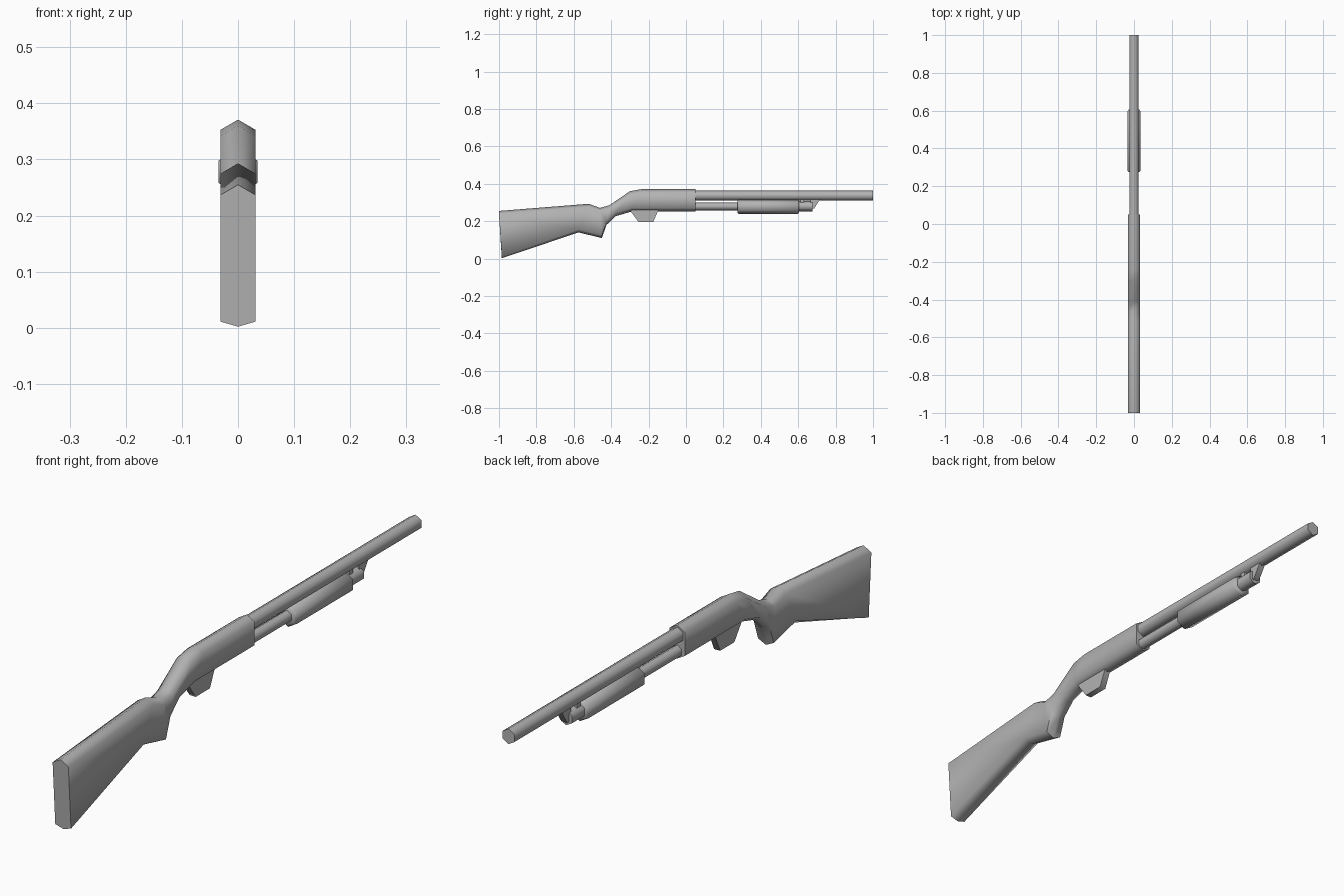
import bpy, bmesh, math

cube = bpy.data.objects.get("Cube")
if cube:
    bpy.data.objects.remove(cube, do_unlink=True)

grey = bpy.data.materials.new("matte grey")
grey.use_nodes = True
colour = (0.45, 0.45, 0.45, 1)
grey.diffuse_color = colour
grey.node_tree.nodes["Principled BSDF"].inputs["Base Color"].default_value = colour


def loft(name, rings):
    """Skin a list of equal-length point rings and cap both ends."""
    bm = bmesh.new()
    loops = [[bm.verts.new(p) for p in ring] for ring in rings]
    for a, b in zip(loops, loops[1:]):
        for i in range(len(a)):
            j = (i + 1) % len(a)
            bm.faces.new((a[i], a[j], b[j], b[i]))
    bm.faces.new(loops[0])
    bm.faces.new(loops[-1])
    bmesh.ops.recalc_face_normals(bm, faces=bm.faces)
    mesh = bpy.data.meshes.new(name)
    bm.to_mesh(mesh)
    bm.free()
    mesh.materials.append(grey)
    obj = bpy.data.objects.new(name, mesh)
    bpy.context.collection.objects.link(obj)
    bpy.ops.object.select_all(action="DESELECT")
    obj.select_set(True)
    bpy.context.view_layer.objects.active = obj
    bpy.ops.object.shade_smooth_by_angle(angle=math.radians(75))
    return obj


def hex_ring(y, z, r):
    return [(r * math.sin(k * math.pi / 3), y, z + r * math.cos(k * math.pi / 3))
            for k in range(6)]


def hex_tube(name, z, stations):
    return loft(name, [hex_ring(y, z, r) for y, r in stations])


def plate(name, outline, half):
    """Side outline (y, z) extruded across the width."""
    return loft(name, [[(x, y, z) for y, z in outline] for x in (-half, half)])


def body_ring(top, bottom, ridge, keel, w=0.031):
    (ty, tz), (by, bz) = top, bottom
    return [(0, ty, tz), (w, ty, tz - ridge), (w, by, bz + keel),
            (0, by, bz), (-w, by, bz + keel), (-w, ty, tz - ridge)]


# Stock, grip and receiver as one skin: top point, bottom point, ridge, keel
body = [
    ((-1.0, 0.255), (-0.985, 0.002), 0.018, 0.009),
    ((-0.52, 0.293), (-0.575, 0.14), 0.018, 0.015),
    ((-0.46, 0.271), (-0.45, 0.11), 0.018, 0.015),
    ((-0.41, 0.285), (-0.425, 0.18), 0.018, 0.018),
    ((-0.30, 0.36), (-0.375, 0.227), 0.018, 0.018),
    ((-0.24, 0.371), (-0.29, 0.252), 0.018, 0.018),
    ((0.05, 0.371), (0.05, 0.252), 0.018, 0.018),
]
loft("stock_and_receiver", [body_ring(*s) for s in body])

# Barrel, magazine tube and pump grip
hex_tube("barrel", 0.337, [(0.04, 0.027), (1.0, 0.027)])
hex_tube("magazine_tube", 0.279, [(0.04, 0.021), (0.61, 0.021)])
hex_tube("pump_grip", 0.278, [(0.275, 0.032), (0.283, 0.04),
                              (0.597, 0.04), (0.605, 0.032)])
hex_tube("magazine_cap", 0.28, [(0.604, 0.027), (0.675, 0.027)])

# Barrel clamp, front lug and trigger guard
plate("barrel_clamp", [(0.612, 0.29), (0.632, 0.29), (0.632, 0.325), (0.612, 0.325)], 0.012)
plate("front_lug", [(0.665, 0.268), (0.685, 0.268), (0.718, 0.318), (0.665, 0.318)], 0.012)
plate("trigger_guard", [(-0.305, 0.265), (-0.255, 0.197), (-0.175, 0.197), (-0.145, 0.265)], 0.012)
